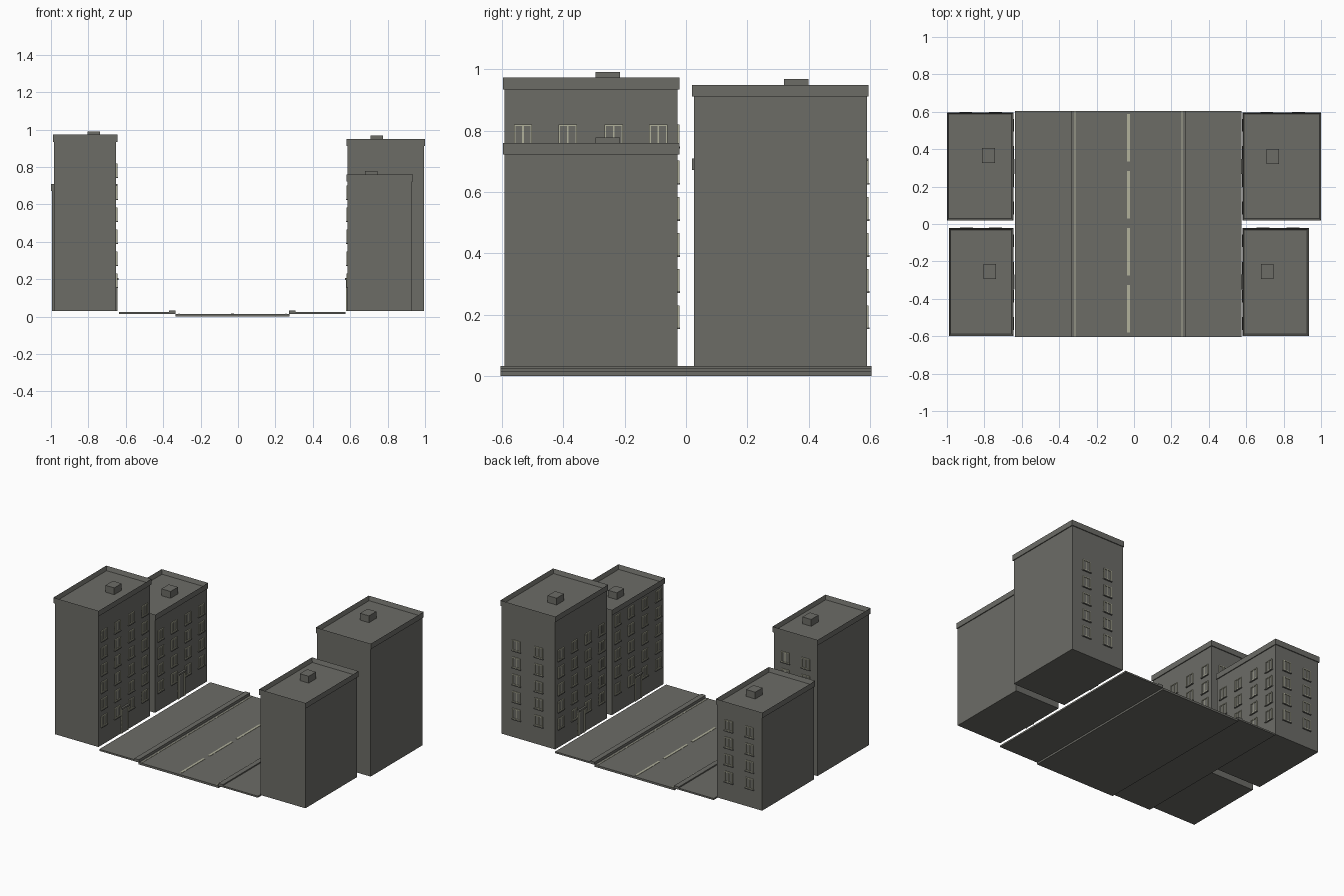
import bpy, bmesh
from mathutils import Vector

if "Cube" in bpy.data.objects:
    bpy.data.objects.remove(bpy.data.objects["Cube"])


def material(name, rgb):
    m = bpy.data.materials.new(name)
    m.diffuse_color = (*rgb, 1)
    m.use_nodes = True
    m.node_tree.nodes["Principled BSDF"].inputs["Base Color"].default_value = m.diffuse_color
    return m


GREY = material("warm_grey", (0.150, 0.150, 0.134))
CREAM = material("pale_cream", (0.44, 0.44, 0.33))


def add_box(bm, x, y, z):
    """Box from three (min, max) ranges."""
    (x0, x1), (y0, y1), (z0, z1) = sorted(x), sorted(y), sorted(z)
    made = bmesh.ops.create_cube(bm, size=1)
    for v in made["verts"]:
        v.co = Vector((x1 if v.co.x > 0 else x0,
                       y1 if v.co.y > 0 else y0,
                       z1 if v.co.z > 0 else z0))


def finish(bm, name, mat):
    bmesh.ops.recalc_face_normals(bm, faces=bm.faces[:])
    me = bpy.data.meshes.new(name)
    bm.to_mesh(me)
    bm.free()
    me.materials.append(mat)
    ob = bpy.data.objects.new(name, me)
    bpy.context.collection.objects.link(ob)
    return ob


def boxes(name, mat, *ranges):
    bm = bmesh.new()
    for r in ranges:
        add_box(bm, *r)
    return finish(bm, name, mat)


def on_wall(bm, axis, plane, sign, u, z, depth):
    """Box standing out of a wall; u is the range along the wall."""
    d = (plane - sign * 0.002, plane + sign * depth)
    if axis == "x":
        add_box(bm, d, u, z)
    else:
        add_box(bm, u, d, z)


def window(frames, panes, axis, plane, sign, c, zc):
    w, h, t = 0.030, 0.036, 0.005
    wall = (axis, plane, sign)
    for s in (-1, 1):
        on_wall(frames, *wall, (c + s * w, c + s * (w - t)), (zc - h, zc + h), 0.006)
        on_wall(frames, *wall, (c - w, c + w), (zc + s * h, zc + s * (h - t)), 0.006)
    on_wall(frames, *wall, (c - t / 2, c + t / 2), (zc - h, zc + h), 0.005)
    on_wall(panes, *wall, (c - w, c + w), (zc - h, zc + h), 0.002)
    # sill
    on_wall(panes, *wall, (c - w - 0.004, c + w + 0.004), (zc - h - 0.006, zc - h), 0.009)


def building(name, x, y, top, chimney_x, chimney_y, rows, back_cols):
    street = 1 if x[0] < 0 else -1
    face = x[1] if street > 0 else x[0]
    base, band, lip, deep = 0.03, 0.038, 0.006, 0.03
    boxes(name + "_walls", GREY, (x, y, (base, top - deep)))

    # hollow parapet ring, stepped out from the walls
    bm = bmesh.new()
    ox, oy = (x[0] - lip, x[1] + lip), (y[0] - lip, y[1] + lip)
    add_box(bm, ox, oy, (top - band, top))
    cap = max(bm.faces, key=lambda f: f.calc_center_median().z)
    bmesh.ops.inset_region(bm, faces=[cap], thickness=0.013)
    for v in cap.verts:
        v.co.z = top - deep + 0.001
    finish(bm, name + "_parapet", GREY)

    boxes(name + "_chimney", GREY, (chimney_x, chimney_y, (top - deep, top + 0.018)))

    # windows on the street face and the back face
    frames, panes = bmesh.new(), bmesh.new()
    mid = (y[0] + y[1]) / 2
    for r in range(rows):
        zc = 0.194 + 0.118 * r
        for k in (-0.222, -0.076, 0.074, 0.220):
            window(frames, panes, "x", face, street, mid + k, zc)
        for cx in back_cols:
            window(frames, panes, "y", y[1], 1, cx, zc)
    finish(frames, name + "_window_frames", CREAM)
    finish(panes, name + "_window_panes", GREY)

    # entrance: panel, frame and canopy between the middle columns
    w = 0.036
    door, trim = bmesh.new(), bmesh.new()
    wall = ("x", face, street)
    on_wall(door, *wall, (mid - w, mid + w), (base, 0.195), 0.004)
    on_wall(door, *wall, (mid - w - 0.004, mid + w + 0.004), (0.195, 0.207), 0.013)
    for s in (-1, 1):
        on_wall(trim, *wall, (mid + s * w, mid + s * (w - 0.006)), (base, 0.195), 0.008)
    on_wall(trim, *wall, (mid - w, mid + w), (0.188, 0.195), 0.008)
    finish(door, name + "_door", GREY)
    finish(trim, name + "_door_frame", CREAM)


FRONT, BACK = (-0.592, -0.028), (0.026, 0.590)
building("front_left_block", (-0.984, -0.651), FRONT, 0.973, (-0.805, -0.738), (-0.295, -0.215), 6, (-0.74, -0.895))
building("back_left_block", (-0.994, -0.651), BACK, 0.710, (-0.812, -0.742), (0.325, 0.405), 4, (-0.74, -0.90))
building("front_right_block", (0.586, 0.929), FRONT, 0.760, (0.678, 0.746), (-0.295, -0.215), 5, (0.69, 0.85))
building("back_right_block", (0.586, 0.994), BACK, 0.950, (0.708, 0.776), (0.32, 0.40), 5, (0.71, 0.88))

# street: roadway, pavements, curbs
L = (-0.605, 0.605)
MID = -0.03
boxes("roadway", GREY, ((MID - 0.305, MID + 0.305), L, (0, 0.014)))
for side, s in (("left", -1), ("right", 1)):
    boxes(side + "_pavement", GREY, ((MID + s * 0.303, MID + s * 0.605), L, (0.013, 0.024)))
    boxes(side + "_curb", GREY, ((MID + s * 0.303, MID + s * 0.338), L, (0.013, 0.032)))
    boxes(side + "_edge_line", CREAM, ((MID + s * 0.283, MID + s * 0.289), L, (0.013, 0.016)))

# dashed centre line
boxes("centre_dashes", CREAM, *[((MID - 0.008, MID + 0.008), (a, a + 0.253), (0.013, 0.016))
                                for a in (-0.58, -0.275, 0.03, 0.335)])
